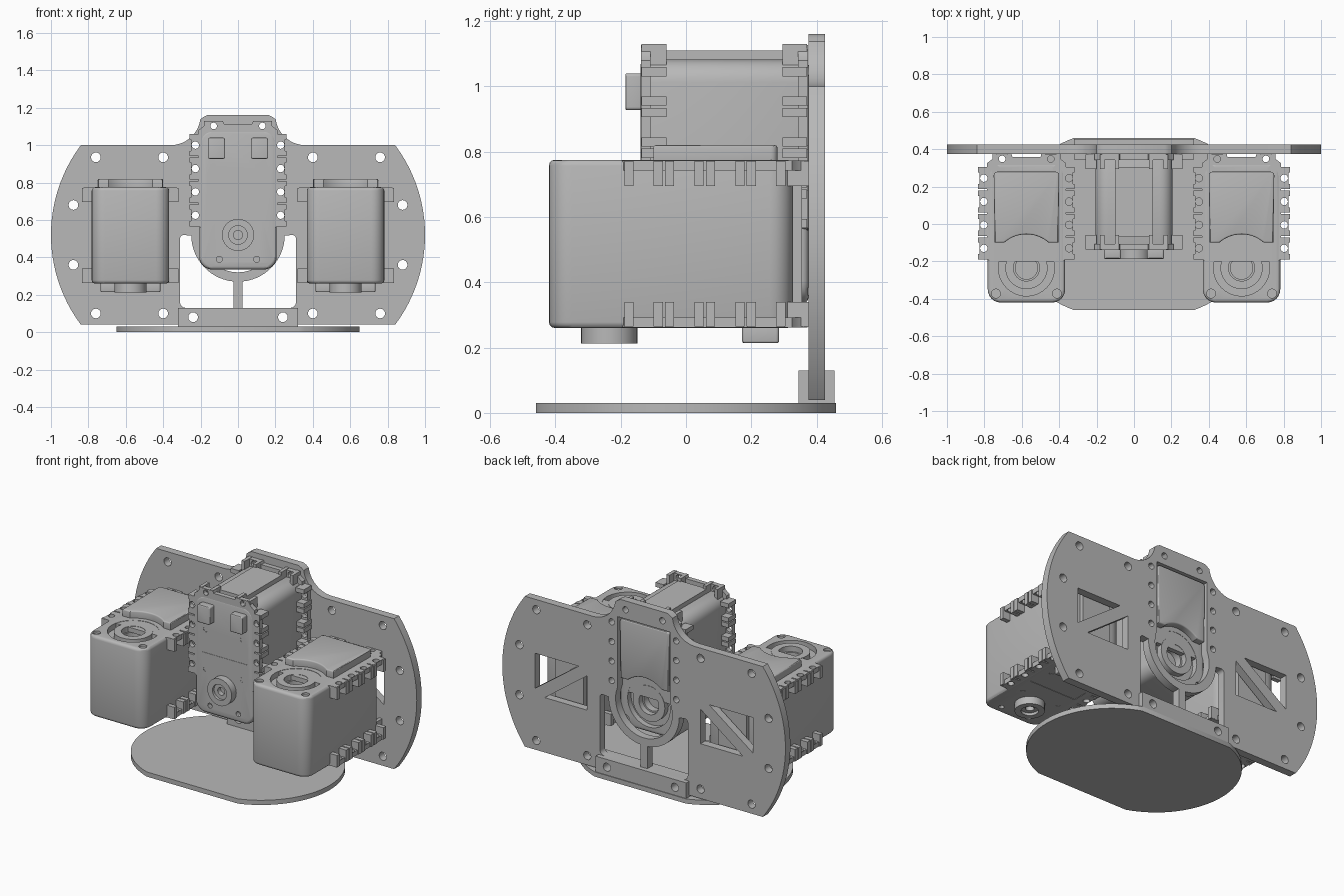
import bpy
import bmesh
from math import cos, sin, radians
from mathutils import Matrix

if "Cube" in bpy.data.objects:
    bpy.data.objects.remove(bpy.data.objects["Cube"], do_unlink=True)

grey = bpy.data.materials.new("light_grey")
grey.use_nodes = True
COLOUR = (0.48, 0.48, 0.48, 1)
grey.diffuse_color = COLOUR
grey.node_tree.nodes["Principled BSDF"].inputs["Base Color"].default_value = COLOUR


# ---- outline helpers ----
def arc(cx, cy, r, a0, a1, n=10):
    angles = [radians(a0 + (a1 - a0) * i / n) for i in range(n + 1)]
    return [(cx + r * cos(a), cy + r * sin(a)) for a in angles]


def circle(cx, cy, r, n=24):
    return arc(cx, cy, r, 0, 360, n)[:-1]


def rect(x0, x1, y0, y1, r=0):
    if not r:
        return [(x0, y0), (x1, y0), (x1, y1), (x0, y1)]
    return (arc(x1 - r, y0 + r, r, -90, 0, 6) + arc(x1 - r, y1 - r, r, 0, 90, 6)
            + arc(x0 + r, y1 - r, r, 90, 180, 6) + arc(x0 + r, y0 + r, r, 180, 270, 6))


def flip(points):
    return [(-x, y) for x, y in reversed(points)]


# ---- solid helpers ----
def slab(name, loops, z0, z1, bevel=0, place=None):
    """Extrude an outline (first loop) with holes (other loops)."""
    bm = bmesh.new()
    edges = []
    for loop in loops:
        vs = [bm.verts.new((x, y, z0)) for x, y in loop]
        if len(loops) == 1:
            bm.faces.new(vs)
        else:
            edges += [bm.edges.new((vs[i - 1], vs[i])) for i in range(len(vs))]
    if edges:
        bmesh.ops.triangle_fill(bm, edges=edges, use_beauty=True, normal=(0, 0, 1))
    out = bmesh.ops.extrude_face_region(bm, geom=bm.faces[:])
    top = [g for g in out["geom"] if isinstance(g, bmesh.types.BMVert)]
    bmesh.ops.translate(bm, verts=top, vec=(0, 0, z1 - z0))
    bmesh.ops.recalc_face_normals(bm, faces=bm.faces[:])
    if bevel:
        rim = [e for e in bm.edges if abs(e.verts[0].co.z - e.verts[1].co.z) < 1e-5]
        bmesh.ops.bevel(bm, geom=rim, offset=bevel, segments=3, profile=0.5, affect='EDGES')
    if place:
        bm.transform(place)
    mesh = bpy.data.meshes.new(name)
    bm.to_mesh(mesh)
    bm.free()
    mesh.materials.append(grey)
    obj = bpy.data.objects.new(name, mesh)
    bpy.context.collection.objects.link(obj)
    return obj


def carve(obj, cutters):
    for cutter in cutters:
        cutter.hide_render = True
        mod = obj.modifiers.new("cut", 'BOOLEAN')
        mod.operation = 'DIFFERENCE'
        mod.solver = 'EXACT'
        mod.object = cutter
    graph = bpy.context.evaluated_depsgraph_get()
    mesh = bpy.data.meshes.new_from_object(obj.evaluated_get(graph))
    obj.modifiers.clear()
    obj.data = mesh
    mesh.materials.clear()
    mesh.materials.append(grey)
    for cutter in cutters:
        bpy.data.objects.remove(cutter, do_unlink=True)


UPRIGHT = Matrix.Rotation(radians(90), 4, 'X')   # outline (x, z), depth towards -y
HORN_Y = -0.235
TABS = [-0.13, -0.005, 0.12, 0.245]
LUG_X, LUG_Y = 0.13, 0.348
BOTTOM, TOP = 0.26, 0.775


# ---- foot plate ----
end = arc(0.164, 0, 0.486, -71, 71, 32)
slab("foot_plate", [end + flip([(x, y) for x, y in end])], 0, 0.03)

# ---- back plate ----
half = ([(0.84, 0.04)] + arc(0.2, 0.52, 0.8, -36, 36, 24)
        + [(0.84, 1.0)] + arc(0.36, 1.16, 0.16, 270, 188, 10) + [(0.185, 1.15), (0.165, 1.16)])
loops = [half + flip(half)]
# opening around the middle servo cover and its horn
side = arc(0, 0.52, 0.2, -90, 22, 14) + [(0.185, 1.045)]
loops.append(side + flip(side)[:-1])
for s in (1, -1):
    def mir(points):
        return points if s > 0 else flip(points)
    # lower opening beside the stem
    loops.append(mir([(0.025, 0.13)] + arc(0.28, 0.16, 0.03, -90, 0, 4)
                     + arc(0.29, 0.5, 0.02, 0, 90, 4) + arc(0, 0.52, 0.25, -1, -84.3, 14)))
    # triangular windows either side of a diagonal brace
    loops.append(mir([(0.40, 0.39), (0.70, 0.39), (0.40, 0.61)]))
    loops.append(mir([(0.77, 0.43), (0.77, 0.655), (0.46, 0.655)]))
    # bolt holes
    for x, z in [(0.76, 0.935), (0.4, 0.935), (0.88, 0.68), (0.88, 0.36), (0.76, 0.1), (0.4, 0.1),
                 (0.24, 0.08)]:
        loops.append(circle(s * x, z, 0.026, 16))
    for y in TABS:
        loops.append(circle(s * 0.228, y + 0.755, 0.02, 12))
    loops.append(circle(s * LUG_X, LUG_Y + 0.755, 0.02, 12))
slab("back_plate", loops, -0.425, -0.375, place=UPRIGHT)

# ---- foot brackets clamping the back plate ----
for name, y in (("front_foot_bracket", 0.345), ("back_foot_bracket", 0.425)):
    slab(name, [rect(-0.32, 0.32, 0.025, 0.13)] + [circle(x, 0.08, 0.026, 16) for x in (-0.24, 0.24)],
         -y - 0.03, -y, place=UPRIGHT)
slab("bracket_core", [rect(-0.32, 0.32, 0.025, 0.045)], -0.425, -0.375, place=UPRIGHT)

# ---- servo, built once lying down with the horn on top ----
parts = []
case = slab("case", [rect(-0.207, 0.207, -0.42, 0.327, 0.07)], BOTTOM, TOP, bevel=0.018)
cutters = [slab("cutter", [circle(0, HORN_Y, 0.15, 40)], TOP - 0.035, TOP + 0.1),
           slab("cutter", [circle(0, HORN_Y, 0.06)], TOP - 0.08, TOP + 0.1),
           slab("cutter", [rect(-0.165, 0.165, -0.035, 0.065)], 0.1, BOTTOM + 0.07)]
for s in (1, -1):
    for x, y in [(0.165, 0.29), (0.163, -0.372)]:
        cutters.append(slab("cutter", [circle(s * x, y, 0.024, 14)], TOP - 0.015, TOP + 0.1))
    for x, y in [(0.13, 0.115), (0.13, -0.14), (0.1, -0.365)]:
        cutters.append(slab("cutter", [circle(s * x, y, 0.016, 12)], 0.1, BOTTOM + 0.03))
carve(case, cutters)
parts.append(case)
parts.append(slab("end_cap", [rect(-0.1, 0.1, 0.3, 0.355)], BOTTOM + 0.07, TOP - 0.07))
parts.append(slab("horn", [circle(0, HORN_Y, 0.113, 40), circle(0, HORN_Y, 0.07)], TOP - 0.04, TOP))

# raised cover, hollowed around the horn
cover = ([(0.17, -0.1)] + arc(0.155, 0.26, 0.02, 0, 90, 4))
scoop = arc(0, HORN_Y, 0.18, 131, 49, 14)
parts.append(slab("cover", [cover + flip(cover) + scoop], TOP - 0.02, 0.82, bevel=0.008))

# toothed mounting flanges
right = [(0.19, -0.2)]
for y in TABS:
    right += [(0.212, y - 0.058), (0.25, y - 0.058), (0.25, y + 0.058), (0.212, y + 0.058)]
right += [(0.212, 0.325), (0.185, 0.345), (0.17, 0.372), (0.08, 0.372), (0.075, 0.358)]
holes = [circle(s * 0.228, y, 0.02, 12) for s in (1, -1) for y in TABS]
holes += [circle(s * LUG_X, LUG_Y, 0.018, 12) for s in (1, -1)]
for name, z0, z1, b0, b1 in (("top", TOP - 0.032, TOP - 0.002, TOP - 0.08, TOP - 0.004),
                             ("bottom", BOTTOM + 0.002, BOTTOM + 0.032, BOTTOM + 0.004, BOTTOM + 0.08)):
    parts.append(slab(name + "_flange", [right + flip(right)] + holes, z0, z1))
    for s in (1, -1):
        for y in TABS:
            for d in (-0.045, 0.045):
                x0, x1 = sorted((s * 0.2, s * 0.258))
                parts.append(slab(name + "_tooth", [rect(x0, x1, y + d - 0.014, y + d + 0.014)], b0, b1))
        for d in (-0.04, 0.04):
            x = s * LUG_X + d
            parts.append(slab(name + "_lug", [rect(x - 0.011, x + 0.011, 0.3, 0.375)], b0, b1))

# underside boss, plugs and the bar inside the slot
parts.append(slab("idler_boss", [circle(0, HORN_Y, 0.086, 32), circle(0, HORN_Y, 0.05)], 0.213, BOTTOM + 0.01))
parts.append(slab("idler_screw", [circle(0, HORN_Y, 0.05), circle(0, HORN_Y, 0.025, 16)], 0.23, BOTTOM + 0.01))
for x in (-0.115, 0.115):
    parts.append(slab("plug", [rect(x - 0.045, x + 0.045, 0.172, 0.285, 0.01)], 0.214, BOTTOM + 0.01, bevel=0.006))
parts.append(slab("slot_bar", [rect(-0.166, 0.166, -0.025, -0.01)], BOTTOM + 0.01, BOTTOM + 0.075))
parts.append(slab("slot_post", [rect(-0.01, 0.01, -0.01, 0.066)], BOTTOM + 0.01, BOTTOM + 0.075))

# ---- place the three servos ----
middle = Matrix(((-1, 0, 0, 0), (0, 0, 1, -0.4), (0, 1, 0, 0.755), (0, 0, 0, 1)))
places = {"right": Matrix.Translation((-0.575, 0, 0)), "middle": middle}
for part in parts:
    base = part.name
    for label, matrix in places.items():
        copy = part.copy()
        copy.name = label + "_servo_" + base
        copy.matrix_world = matrix
        bpy.context.collection.objects.link(copy)
    part.name = "left_servo_" + base
    part.matrix_world = Matrix.Translation((0.575, 0, 0))

# ---- smooth curved walls, keep edges crisp ----
bpy.context.view_layer.update()
bpy.ops.object.select_all(action='DESELECT')
for obj in bpy.context.collection.objects:
    if obj.type == 'MESH' and grey.name in obj.data.materials:
        obj.select_set(True)
        bpy.context.view_layer.objects.active = obj
bpy.ops.object.shade_smooth_by_angle(angle=radians(30))
